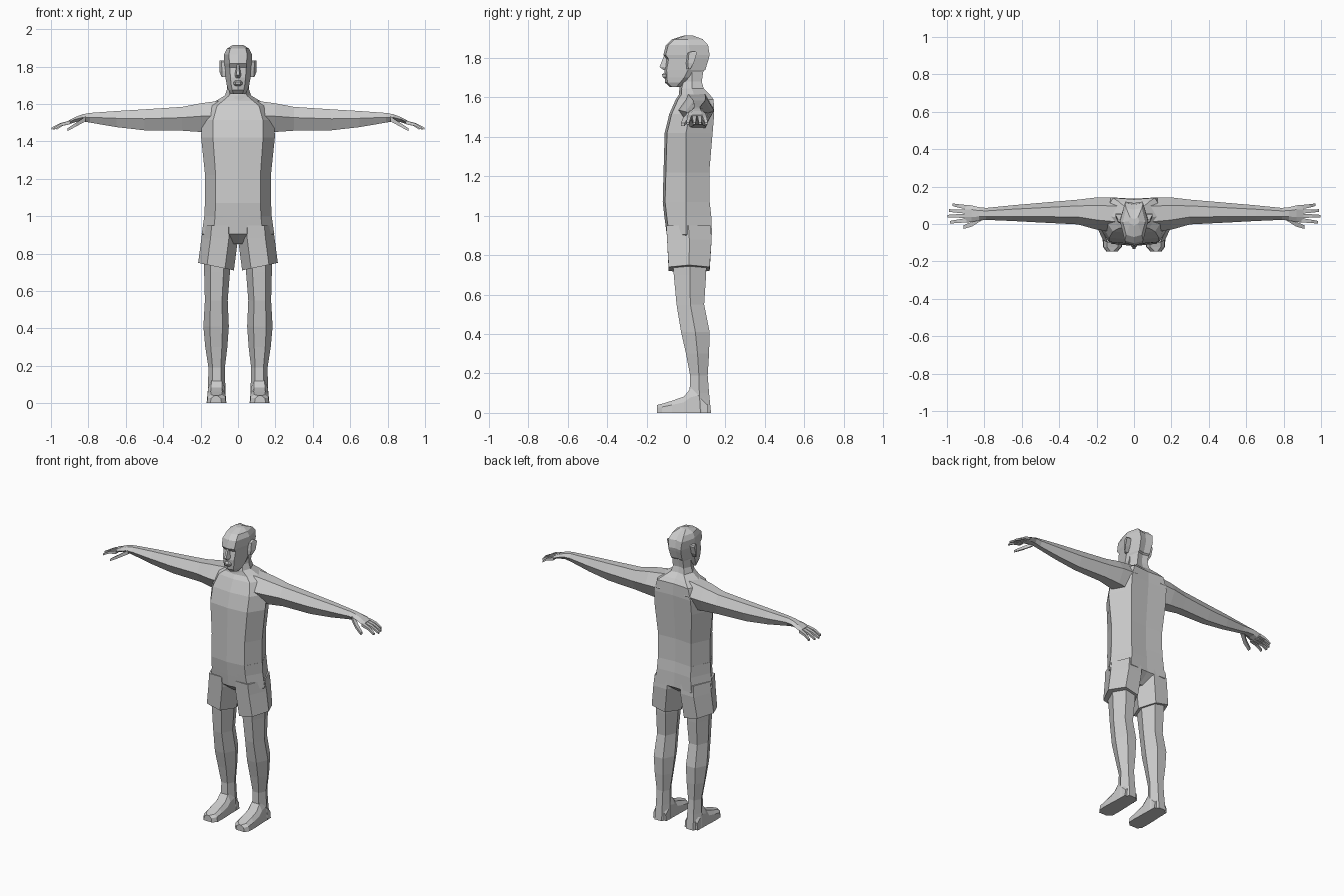
import bpy, bmesh
from mathutils import Vector


def loft(name, rings, mirror=False, cap=(True, True)):
    """Skin a list of equal-length point rings with flat quads."""
    bm = bmesh.new()
    rows = [[bm.verts.new(p) for p in r] for r in rings]
    n = len(rows[0])
    for a, b in zip(rows, rows[1:]):
        for i in range(n):
            j = (i + 1) % n
            bm.faces.new((a[i], a[j], b[j], b[i]))
    for row, on in ((rows[0], cap[0]), (rows[-1], cap[1])):
        if on:
            bm.faces.new(row)
    bmesh.ops.recalc_face_normals(bm, faces=bm.faces)
    me = bpy.data.meshes.new(name)
    bm.to_mesh(me)
    bm.free()
    ob = bpy.data.objects.new(name, me)
    bpy.context.collection.objects.link(ob)
    if mirror:
        mod = ob.modifiers.new("mirror", 'MIRROR')
        mod.use_mirror_merge = False
    return ob


def body_ring(z, w, yf, yb, ys, c=0.68):
    """Eight-sided symmetric ring: front centre, corners, sides, back."""
    half = [(c * w, yf + 0.012), (w, ys), (c * w, yb)]
    return ([(0, yf, z)] + [(x, y, z) for x, y in half] + [(0, yb - 0.008, z)]
            + [(-x, y, z) for x, y in reversed(half)])


def leg_ring(z, x0, x1, yf, yb, slope=0.0):
    """Six-sided limb ring across z; slope tilts it towards the outside."""
    m, h, ym = (x0 + x1) / 2, (x1 - x0) / 2, (yf + yb) / 2
    pts = [(m - .5 * h, yf), (m + .5 * h, yf), (x1, ym),
           (m + .5 * h, yb), (m - .5 * h, yb), (x0, ym)]
    return [(x, y, z + slope * (x - m) / h) for x, y in pts]


def arm_ring(x, yf, yb, zb, zt):
    """Six-sided limb ring across x."""
    d, zm = yb - yf, zb + 0.55 * (zt - zb)
    return [(x, yf, zm), (x, yf + .3 * d, zt), (x, yf + .75 * d, zt),
            (x, yb, zm), (x, yf + .75 * d, zb), (x, yf + .3 * d, zb)]


# Torso with sloping shoulders
loft("torso", [body_ring(*r) for r in [
    (0.98, .172, -.108, .125, 0), (1.07, .176, -.118, .12, 0),
    (1.22, .176, -.114, .118, 0), (1.42, .197, -.108, .135, 0),
    (1.515, .195, -.085, .143, .02), (1.59, .165, -.052, .14, .04),
    (1.615, .12, -.035, .12, .04), (1.645, .07, -.033, .09, .03)]])

# Neck
loft("neck", [body_ring(*r) for r in [
    (1.60, .11, -.035, .12, .04), (1.645, .07, -.034, .09, .03),
    (1.68, .058, -.025, .08, .03), (1.76, .056, -.02, .092, .03)]])

# Head: jaw, cheeks, eye line, brow, crown
loft("head", [body_ring(*r) for r in [
    (1.652, .038, -.082, -.03, -.05, .6), (1.675, .052, -.106, .0, -.03, .6),
    (1.70, .06, -.108, .045, -.01, .6), (1.74, .067, -.11, .098, .01, .6),
    (1.795, .074, -.1, .115, .02, .6), (1.815, .076, -.115, .12, .02, .6),
    (1.865, .075, -.102, .112, .015, .65), (1.895, .06, -.07, .085, .01, .7),
    (1.914, .03, -.01, .035, .015, .7)]])

# Nose and lips
loft("nose", [[(-.006, -.1, 1.81), (.006, -.1, 1.81), (.006, -.112, 1.81), (-.006, -.112, 1.81)],
              [(-.018, -.1, 1.752), (.018, -.1, 1.752), (.007, -.134, 1.755), (-.007, -.134, 1.755)],
              [(-.014, -.1, 1.738), (.014, -.1, 1.738), (.005, -.114, 1.738), (-.005, -.114, 1.738)]])
loft("lips", [[(-w, -.095, z), (w, -.095, z), (w * .5, y, z), (-w * .5, y, z)]
              for z, w, y in [(1.725, .02, -.11), (1.717, .027, -.122),
                              (1.704, .026, -.119), (1.695, .016, -.108)]])

# Ears
loft("ear", [[(x, y0, z), (x + .02, y0 + .01, z), (.1 if z > 1.76 else .088, y1, z), (x, y1, z)]
             for x, y0, y1, z in [(.064, .002, .022, 1.745), (.066, .0, .04, 1.775),
                                  (.068, .005, .055, 1.825), (.068, .02, .05, 1.832)]], True)

# Arms with palms, shoulder to knuckles
loft("arm", [arm_ring(*r) for r in [
    (.09, -.045, .143, 1.44, 1.618), (.2, -.03, .142, 1.45, 1.603),
    (.3, -.002, .13, 1.457, 1.584), (.5, .008, .113, 1.459, 1.571),
    (.65, .016, .1, 1.476, 1.562), (.79, .022, .086, 1.5, 1.552),
    (.83, .018, .09, 1.507, 1.545), (.87, .01, .1, 1.503, 1.53),
    (.905, .008, .102, 1.49, 1.512)]], True)


# Fingers and thumb: tapered four-sided bars bent at the middle joint
def finger(name, pts, w):
    rings = []
    for i, p in enumerate(pts):
        p, s = Vector(p), w * (1 - .2 * i)
        rings.append([p + Vector((0, a * s, b * s)) for a, b in
                      ((-1, -.8), (1, -.8), (1, .8), (-1, .8))])
    loft(name, rings, True)


for nm, y0, y1, xt in [("index_finger", .02, .009, .985), ("middle_finger", .044, .042, .998),
                       ("ring_finger", .067, .072, .99), ("little_finger", .09, .103, .97)]:
    finger(nm, [(.895, y0, 1.502), ((.895 + xt) / 2 + .005, (y0 + y1) / 2, 1.49), (xt, y1, 1.467)], .0115)
finger("thumb", [(.815, .035, 1.52), (.865, .0, 1.49), (.912, -.017, 1.462)], .016)

# Shorts: seat with a raised crotch, then two flared legs
loft("shorts_seat", [body_ring(*r) for r in [
    (1.07, .177, -.118, .12, 0), (1.0, .18, -.11, .128, 0),
    (.905, .194, -.098, .132, .0), (.85, .12, -.03, .06, .01)]])
loft("shorts_leg", [leg_ring(.95, .005, .186, -.1, .125), leg_ring(.88, .0, .196, -.096, .13),
                    leg_ring(.73, .022, .213, -.088, .12, .02)], True)

# Legs from thigh to heel
loft("leg", [leg_ring(*r) for r in [
    (.80, .04, .185, -.07, .105), (.70, .043, .181, -.062, .102),
    (.55, .055, .177, -.048, .092), (.41, .049, .185, -.025, .12),
    (.30, .057, .175, .0, .117), (.19, .07, .158, .021, .11),
    (.10, .068, .16, .018, .117), (0, .064, .165, .02, .127)]], True)

# Feet: wedge from instep to toes
loft("foot", [[(x0, y, 0), (x1, y, 0), (x1 - .004, y, zt * .65), (x1 - .022, y, zt),
               (x0 + .022, y, zt), (x0 + .004, y, zt * .65)]
              for y, x0, x1, zt in [(.11, .067, .162, .06), (.06, .066, .163, .135), (.02, .065, .164, .12),
                                    (-.01, .064, .166, .083), (-.07, .062, .168, .062),
                                    (-.122, .064, .166, .046), (-.147, .088, .148, .04)]], True)
